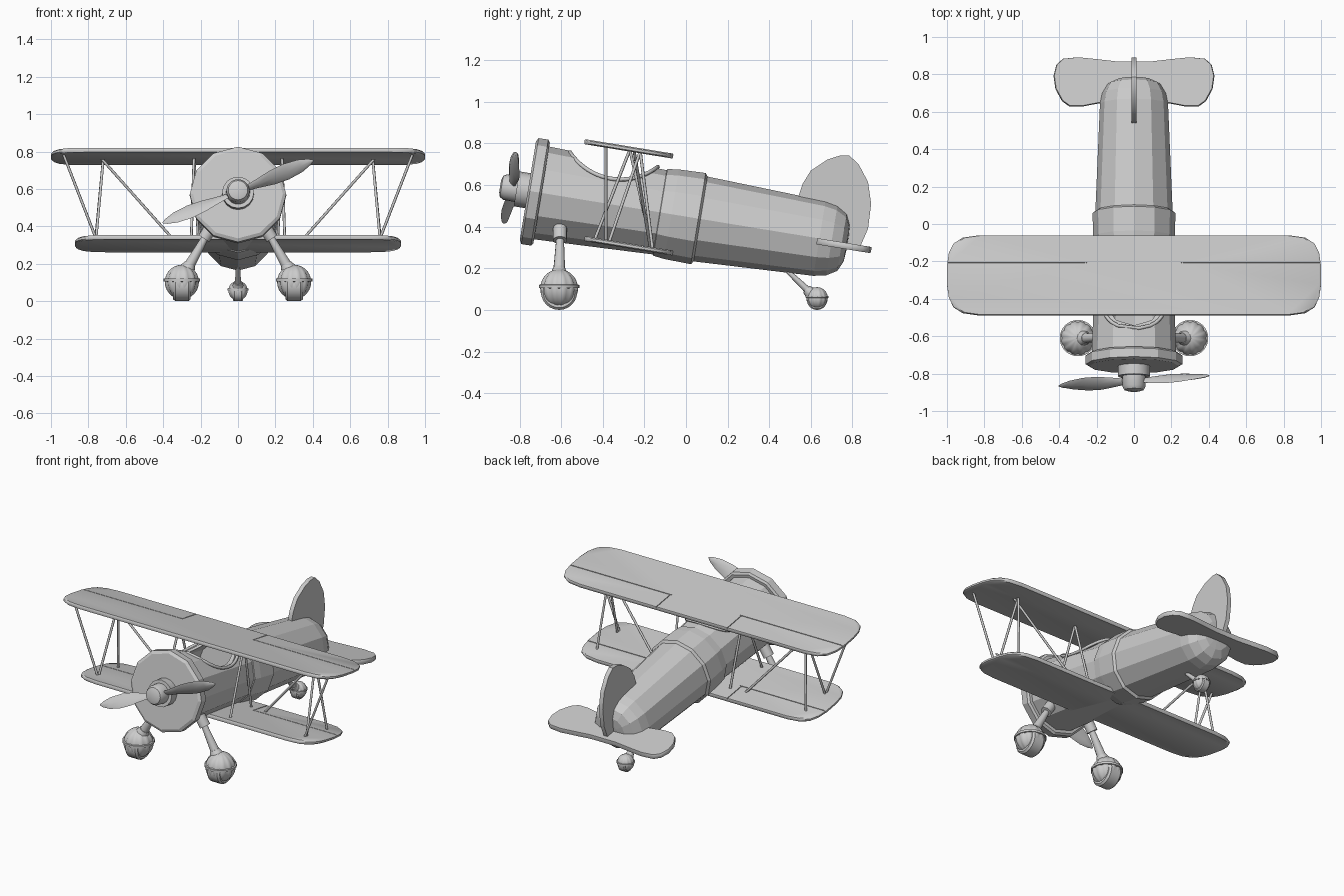
import bpy, bmesh
from math import sin, cos, pi, radians, sqrt
from mathutils import Matrix, Vector

if "Cube" in bpy.data.objects:
    bpy.data.objects.remove(bpy.data.objects["Cube"])

TILT = radians(9.3)
# fuselage frame: local y runs aft along the body axis, starting at the nose
BODY = Matrix.Translation((0, -.76, .573)) @ Matrix.Rotation(-TILT, 4, 'X')


def finish(name, bm, M=Matrix(), angle=None):
    bmesh.ops.remove_doubles(bm, verts=bm.verts, dist=1e-5)
    bmesh.ops.recalc_face_normals(bm, faces=bm.faces)
    me = bpy.data.meshes.new(name)
    bm.transform(M)
    bm.to_mesh(me)
    bm.free()
    if angle:
        me.shade_smooth()
        me.set_sharp_from_angle(angle=radians(angle))
    ob = bpy.data.objects.new(name, me)
    bpy.context.collection.objects.link(ob)
    return ob


def loft(bm, rings):
    rows = [[bm.verts.new(p) for p in r] for r in rings]
    for a, b in zip(rows, rows[1:]):
        for i in range(len(a)):
            j = (i + 1) % len(a)
            bm.faces.new((a[i], a[j], b[j], b[i]))
    bm.faces.new(rows[0])
    bm.faces.new(rows[-1][::-1])


def lathe(name, prof, M=BODY, sides=12, angle=None):
    bm = bmesh.new()
    loft(bm, [[(r * sin(2 * pi * k / sides), s, r * cos(2 * pi * k / sides))
               for k in range(sides)] for r, s in prof])
    return finish(name, bm, M, angle)


def rod(name, a, b, r1, r2=None, sides=8):
    a, b = Vector(a), Vector(b)
    M = Matrix.Translation((a + b) / 2) @ (b - a).to_track_quat('Z', 'Y').to_matrix().to_4x4()
    bm = bmesh.new()
    bmesh.ops.create_cone(bm, cap_ends=True, segments=sides, radius1=r1,
                          radius2=r1 if r2 is None else r2, depth=(b - a).length)
    return finish(name, bm, M, 50)


def slab(name, pts, t, M):
    bm = bmesh.new()
    inset = [(x * .99, y * .99) for x, y in pts] if min(p[0] for p in pts) < 0 else pts
    loft(bm, [[(x, y, z) for x, y in o] for o, z in
              ((inset, -t / 2), (pts, -t / 4), (pts, t / 4), (inset, t / 2))])
    return finish(name, bm, M, 40)


def cut(ob, cutter):
    m = ob.modifiers.new('cut', 'BOOLEAN')
    m.operation, m.solver, m.object, m.use_self = 'DIFFERENCE', 'EXACT', cutter, True
    dg = bpy.context.evaluated_depsgraph_get()
    me = bpy.data.meshes.new_from_object(ob.evaluated_get(dg))
    ob.modifiers.clear()
    ob.data = me
    bpy.data.objects.remove(cutter)


def mirrored(half):
    return half + [(-x, y) for x, y in reversed(half)]


# cowl, nose and spinner
lathe('cowl', [(.24, 0), (.258, .01), (.258, .057), (.245, .067)])
lathe('nose_boss', [(.085, -.055), (.085, .01)], sides=16, angle=40)
lathe('spinner', [(.03, -.135), (.052, -.128), (.062, -.11), (.064, -.05)], sides=20, angle=40)

# front body with hollow cockpit
body = lathe('front_body', [(.226, .06), (.205, .65)])
cut(body, rod('cockpit_cutter', (-.4, -.314, .919), (.4, -.314, .919), .292, sides=48))
cut(body, lathe('well_cutter', [(.198, .12), (.19, .62)]))

# cockpit rim follows the saddle-shaped edge
cu = bpy.data.curves.new('cockpit_rim', 'CURVE')
cu.dimensions, cu.bevel_depth, cu.bevel_resolution = '3D', .01, 1
half = []
for i in range(21):
    t = pi + .75 + (pi - 1.5) * i / 20
    s, h = .384 + .292 * cos(t), .4136 + .292 * sin(t)
    half.append((sqrt(max(0, .216 ** 2 - h * h)), s, h))
loop = half + [(-x, s, h) for x, s, h in half[-2:0:-1]]
sp = cu.splines.new('POLY')
sp.points.add(len(loop) - 1)
for p, c in zip(sp.points, loop):
    p.co = (*(BODY @ Vector(c)), 1)
sp.use_cyclic_u = True
bpy.context.collection.objects.link(bpy.data.objects.new('cockpit_rim', cu))

# collar behind the cockpit, tail cone
lathe('collar', [(.2, .64), (.211, .645), (.218, .70), (.222, .83), (.205, .842)])
lathe('tail_body', [(.207, .83), (.182, 1.42), (.17, 1.48), (.14, 1.53), (.09, 1.553), (.04, 1.557)])

# propeller: two twisted leaf blades
for i in range(2):
    bm = bmesh.new()
    rings = []
    for u, w, p in ((.03, .03, 50), (.12, .062, 45), (.2, .092, 40), (.28, .098, 35),
                    (.36, .075, 30), (.415, .036, 28), (.437, .006, 28)):
        p = radians(p)
        ring = []
        for k in range(8):
            c, n = w / 2 * cos(k * pi / 4), min(.007, w / 4) * sin(k * pi / 4)
            ring.append((u, -c * sin(p) + n * cos(p), c * cos(p) + n * sin(p)))
        rings.append(ring)
    loft(bm, rings)
    finish('propeller_blade', bm, BODY @ Matrix.Translation((0, -.08, 0))
           @ Matrix.Rotation(radians(-22.8) + pi * i, 4, 'Y'), 50)

# wings with control-surface seams
for name, L, z in (('upper_wing', 1.0, .774), ('lower_wing', .872, .308)):
    M = Matrix.Translation((0, -.275, z)) @ Matrix.Rotation(-TILT, 4, 'X')
    edge = ((.17, .216), (.085, .204), (.035, .172), (.01, .12), (0, .05))
    outline = [(L - d, -y) for d, y in edge] + [(L - d, y) for d, y in reversed(edge)]
    wing = slab(name, mirrored(outline), .024, M)
    bm = bmesh.new()
    for sx in (-1, 1):
        for (x, y), (w, d) in ((((L + .3) / 2, .065), (L - .2, .005)), ((.26, .165), (.005, .2))):
            bmesh.ops.create_cube(bm, size=1, matrix=Matrix.Translation((sx * x, y, .012))
                                  @ Matrix.Diagonal((w, d, .012, 1)))
    cut(wing, finish('seam_cutter', bm, M))

# fin and stabiliser
PROFILE = Matrix(((0, 0, 1, 0), (1, 0, 0, 0), (0, 1, 0, 0), (0, 0, 0, 1)))
slab('fin', [(.54, .545), (.56, .605), (.60, .67), (.68, .723), (.74, .742), (.785, .742),
             (.83, .70), (.875, .615), (.89, .51), (.875, .39), (.84, .31), (.72, .33), (.56, .45)],
     .028, PROFILE)
slab('stabiliser', mirrored([(.1, -.10), (.19, -.107), (.28, -.125), (.345, -.125), (.385, -.095),
                             (.42, -.03), (.43, .04), (.415, .10), (.38, .132), (.30, .14),
                             (.2, .13), (.09, .117)]), .03,
     Matrix.Translation((0, .752, .31)) @ Matrix.Rotation(-TILT, 4, 'X'))


def ball_wheel(name, c, r):
    # ribbed round fairing, belt and the wheel inside
    bm = bmesh.new()
    bmesh.ops.create_uvsphere(bm, u_segments=48, v_segments=20, radius=r * .95)
    for v in bm.verts:
        a = Vector((v.co.x, v.co.y, 0))
        if a.length > 1e-4:
            k = 1 - .07 * (1 - abs(sin(6 * a.angle(Vector((1, 0, 0)))))) ** 2
            v.co.x *= k
            v.co.y *= k
    T = Matrix.Translation(c)
    finish(name + '_fairing', bm, T, 60)
    lathe(name + '_belt', [(r * .9, -.07 * r), (r * 1.0, -.05 * r), (r * 1.0, .1 * r), (r * .9, .12 * r)],
          T @ Matrix.Translation((0, 0, r * .08)) @ Matrix.Rotation(pi / 2, 4, 'X'), 32, 40)
    w = r * .9
    lathe(name, [(w * .88, -.48 * r), (w, -.36 * r), (w, .36 * r), (w * .88, .48 * r)],
          Matrix.Translation((c[0], c[1], w)) @ Matrix.Rotation(pi / 2, 4, 'Z'), 24, 40)


# landing gear
ball_wheel('tail_wheel', (0, .63, .057), .055)
rod('tail_leg', (0, .49, .185), (0, .60, .08), .011, .018)
rod('tail_leg_cuff', (0, .578, .1), (0, .61, .07), .022, .035)
for sx in (-1, 1):
    ball_wheel('main_wheel', (sx * .3, -.61, .103), .097)
    rod('gear_sleeve', (sx * .14, -.605, .40), (sx * .182, -.605, .335), .034, sides=12)
    rod('gear_leg', (sx * .17, -.605, .35), (sx * .272, -.61, .17), .018, .03, 12)
    rod('gear_cuff', (sx * .255, -.61, .20), (sx * .28, -.61, .155), .03, .05, 12)
    # struts between the wings
    for name, a, b in (('outer_strut', (.935, -.385, .79), (.755, -.385, .325)),
                       ('outer_strut', (.72, -.22, .762), (.76, -.37, .325)),
                       ('outer_strut', (.72, -.22, .762), (.765, -.16, .29)),
                       ('brace', (.735, -.25, .768), (.31, -.17, .29)),
                       ('cabane_strut', (.235, -.27, .77), (.25, -.44, .335)),
                       ('cabane_strut', (.235, -.27, .77), (.21, -.16, .29))):
        rod(name, (sx * a[0], *a[1:]), (sx * b[0], *b[1:]), .0075)
